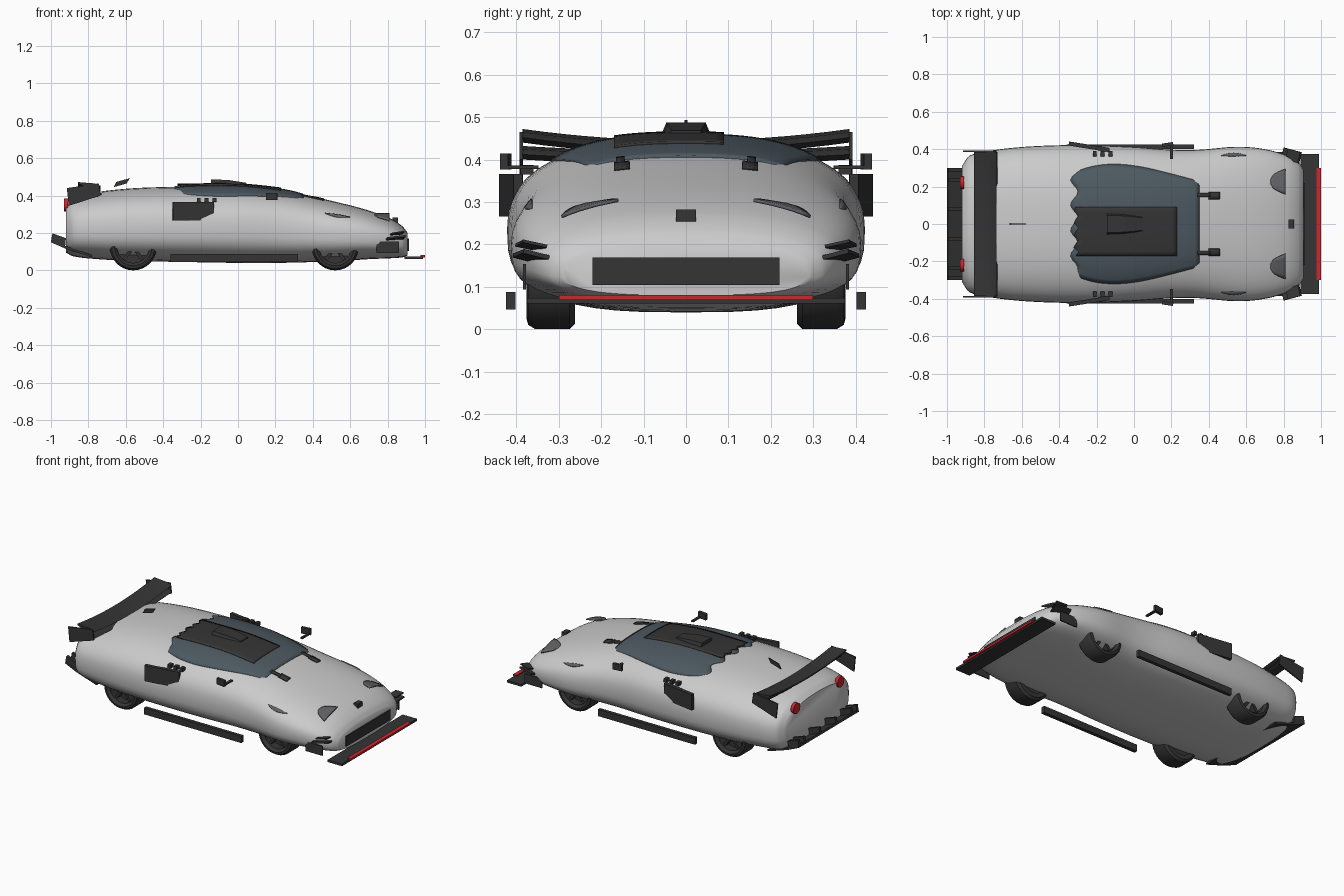
import bpy, bmesh, math
from mathutils import Vector

if "Cube" in bpy.data.objects:
    bpy.data.objects.remove(bpy.data.objects["Cube"])


def material(name, rgb):
    m = bpy.data.materials.new(name)
    m.diffuse_color = (*rgb, 1)
    m.use_nodes = True
    m.node_tree.nodes["Principled BSDF"].inputs["Base Color"].default_value = m.diffuse_color
    return m


BLACK = material("carbon_black", (0.035, 0.035, 0.035))
GLASS = material("tinted_glass", (0.075, 0.1, 0.12))
LAMP = material("lamp_grey", (0.12, 0.12, 0.13))
RED = material("red", (0.6, 0.02, 0.03))


def finish(name, bm, mat=None, smooth=None):
    bmesh.ops.recalc_face_normals(bm, faces=bm.faces)
    me = bpy.data.meshes.new(name)
    bm.to_mesh(me)
    bm.free()
    ob = bpy.data.objects.new(name, me)
    bpy.context.collection.objects.link(ob)
    if mat:
        me.materials.append(mat)
    if smooth:
        bpy.ops.object.select_all(action='DESELECT')
        ob.select_set(True)
        bpy.context.view_layer.objects.active = ob
        bpy.ops.object.shade_smooth_by_angle(angle=math.radians(smooth))
    return ob


def loft(name, rings, mat=None, smooth=None, wrap=False):
    bm = bmesh.new()
    rows = [[bm.verts.new(p) for p in r] for r in rings]
    n = len(rows[0])
    pairs = list(zip(rows, rows[1:])) + ([(rows[-1], rows[0])] if wrap else [])
    for a, b in pairs:
        for i in range(n):
            j = (i + 1) % n
            bm.faces.new((a[i], a[j], b[j], b[i]))
    if not wrap:
        bm.faces.new(rows[0])
        bm.faces.new(rows[-1])
    return finish(name, bm, mat, smooth)


def box(name, centre, size, mat=BLACK, rot=(0, 0, 0)):
    bm = bmesh.new()
    bmesh.ops.create_cube(bm, size=1)
    bmesh.ops.scale(bm, vec=size, verts=bm.verts)
    ob = finish(name, bm, mat)
    ob.location = centre
    ob.rotation_euler = [math.radians(a) for a in rot]
    return ob


def slab(name, outline, y0, y1, mat=BLACK):
    # plate from an x-z outline, extruded along y
    return loft(name, [[(x, y, z) for x, z in outline] for y in (y0, y1)], mat)


# Body stations: x, half width, top z, bottom z
STATIONS = [(-.92, .31, .37, .095), (-.88, .365, .395, .075), (-.75, .395, .42, .06),
            (-.55, .415, .44, .05), (-.3, .422, .447, .045), (0, .412, .448, .04),
            (.2, .397, .43, .04), (.35, .397, .405, .043), (.55, .413, .36, .05),
            (.7, .40, .32, .06), (.82, .365, .275, .065), (.88, .33, .235, .07),
            (.907, .29, .2, .08)]


def station(x):
    # smooth interpolation between body stations
    s = STATIONS
    last = len(s) - 1
    i = max(k for k in range(last) if s[k][0] <= x or k == 0)
    h = s[i + 1][0] - s[i][0]
    t = (x - s[i][0]) / h

    def slope(k, c):
        a, b = s[max(k - 1, 0)], s[min(k + 1, last)]
        return (b[c] - a[c]) / (b[0] - a[0])
    return [(2*t**3 - 3*t*t + 1) * s[i][c] + (3*t*t - 2*t**3) * s[i + 1][c]
            + h * ((t**3 - 2*t*t + t) * slope(i, c) + (t**3 - t*t) * slope(i + 1, c))
            for c in (1, 2, 3)]


def body_z(x, y):
    w, zt, zb = station(x)
    mid = zb + .47 * (zt - zb)
    return mid + (zt - mid) * max(0, 1 - (abs(y) / w) ** 2.5) ** .4


def body_ring(x, n=48):
    w, zt, zb = station(x)
    mid = zb + .47 * (zt - zb)
    ring = []
    for k in range(n):
        a = 2 * math.pi * k / n
        c, s = math.cos(a), math.sin(a)
        e = .8 if s >= 0 else .67
        h = (zt - mid) if s >= 0 else (mid - zb)
        ring.append((x, math.copysign(w * abs(c) ** e, c), mid + math.copysign(h * abs(s) ** e, s)))
    return ring


def patch(name, x0, x1, lo, hi, lift, mat=BLACK, nx=16, ny=16, jag=0):
    # panel that follows the upper body surface; lo/hi give y edges for u in 0..1
    bm = bmesh.new()
    rows = []
    for i in range(nx + 1):
        u = i / nx
        row = []
        for j in range(ny + 1):
            v = j / ny
            x = x0 + (x1 - x0) * u + jag * (1 - u) ** 4 * math.sin(v * 25)
            y = lo(u) + (hi(u) - lo(u)) * v
            row.append(bm.verts.new((x, y, body_z(x, y) + lift(u, v))))
        rows.append(row)
    for a, b in zip(rows, rows[1:]):
        for j in range(ny):
            bm.faces.new((a[j], b[j], b[j + 1], a[j + 1]))
    ob = finish(name, bm, mat, 40)
    mod = ob.modifiers.new("thickness", 'SOLIDIFY')
    mod.thickness = .008
    mod.offset = -1
    return ob


# Body shell
xs = []
for a, b in zip(STATIONS, STATIONS[1:]):
    xs += [a[0] + (b[0] - a[0]) * k / 4 for k in range(4)]
loft("body", [body_ring(x) for x in xs + [.907]], None, 50)

# Canopy glass, roof panel and roof scoop
edge = lambda u: .27 + .075 * math.sin(math.pi * u ** .8) * (1 - .35 * u) - .04 * u
patch("canopy_glass", -.32, .35, lambda u: -edge(u), edge,
      lambda u, v: .012 - .008 * abs(2 * v - 1) ** 6 - .008 * abs(2 * u - 1) ** 6, GLASS, 28, 28, .02)
patch("roof_panel", -.31, .23, lambda u: -.17, lambda u: .09,
      lambda u, v: .017, BLACK, 20, 12, .015)
loft("roof_scoop", [[(x, -w, .45), (x, w, .45), (x, w * .75, z), (x, -w * .75, z)]
                    for x, w, z in ((-.145, .062, .487), (-.05, .058, .483), (.045, .045, .468))], BLACK)
slab("shark_fin", [(-.665, .445), (-.595, .465), (-.578, .493), (-.65, .473)], -.004, .004)

# Wheels
TYRE = [(.085, .30), (.085, .36), (.1, .376), (.115, .372), (.125, .355),
        (.125, .275), (.112, .262), (.085, .262)]
for axle, cx in (("rear", -.56), ("front", .52)):
    for s, side in ((1, "left"), (-1, "right")):
        rings = []
        for k in range(32):
            a = 2 * math.pi * k / 32
            rings.append([(cx + r * math.cos(a), s * y, .125 + r * math.sin(a)) for r, y in TYRE])
        loft(f"{axle}_tyre_{side}", rings, BLACK, 40, True)
        disc = [[(cx + .087 * math.cos(k * math.pi / 12), s * y, .125 + .087 * math.sin(k * math.pi / 12))
                 for k in range(24)] for y in (.27, .31)]
        loft(f"{axle}_hub_{side}", disc, BLACK, 40)
        for k in range(5):
            a = 2 * math.pi * k / 5 + .3
            box(f"{axle}_spoke_{side}", (cx + .045 * math.cos(a), s * .33, .125 + .045 * math.sin(a)),
                (.085, .04, .016), BLACK, (0, -math.degrees(a), 0))

# Rear wing: two sagging blades
for name, base, sag, x0, chord in (("wing_upper", .425, .027, -.735, .12), ("wing_lower", .40, .012, -.73, .09)):
    foil = [(0, 0), (.25, .013), (.6, .016), (1, .02), (1, .012), (.6, -.008), (.25, -.012)]
    loft(name, [[(x0 - c * chord, y, base + sag * (y / .385) ** 2 + z) for c, z in foil]
                for y in [.385 * (k / 8 - 1) for k in range(17)]], BLACK, 40)

# Splitter, grille, hood badge block and diffuser
box("front_splitter", (.94, 0, .067), (.10, .75, .014))
box("splitter_strip", (.9875, 0, .075), (.025, .60, .012), RED)
box("front_grille", (.888, 0, .137), (.05, .44, .065))
box("nose_block", (.84, 0, .267), (.03, .046, .03))
slab("diffuser", [(-1, .15), (-.995, .162), (-.92, .13), (-.78, .082), (-.78, .07), (-.92, .115)], -.3, .3)
for y in (-.29, -.235, -.08, .08, .235, .29):
    slab("diffuser_fin", [(-1, .155), (-.992, .198), (-.92, .172), (-.925, .12)], y - .009, y + .009)

# Mirrored side parts
for s, side in ((1, "left"), (-1, "right")):
    slab("wing_endplate_" + side, [(-.915, .44), (-.745, .465), (-.735, .4), (-.905, .345)], s * .384, s * .392)
    box("side_intake_" + side, (-.24, s * .413, .316), (.22, .022, .1), BLACK, (0, 0, -9 * s))
    for k in range(3):
        box("intake_tab_" + side, (-.21 + .042 * k, s * .375, .376), (.02, .03, .022))
    box("side_skirt_" + side, (-.02, s * .413, .067), (.68, .022, .042))
    box("mirror_" + side, (.18, s * .425, .395), (.06, .018, .038), BLACK, (0, 0, 8 * s))
    box("mirror_stalk_" + side, (.2, s * .385, .382), (.015, .075, .009))
    box("canard_plate_" + side, (.80, s * .381, .124), (.12, .007, .06))
    box("canard_upper_" + side, (.85, s * .365, .197), (.07, .06, .007), BLACK, (12 * s, -8, -15 * s))
    box("canard_lower_" + side, (.84, s * .36, .17), (.1, .075, .01), BLACK, (14 * s, -6, -15 * s))
    # tail lamp
    loft("tail_lamp_" + side, [[(x, s * .22 + .034 * math.cos(k * math.pi / 8), .35 + .034 * math.sin(k * math.pi / 8))
                                for k in range(16)] for x in (-.91, -.93)], RED, 40)
    # headlamp cover, raised at its front edge
    patch("headlamp_" + side, .73, .81, lambda u: s * (.215 - .055 * u ** .5), lambda u: s * (.24 + .055 * u ** .5),
          lambda u, v: .004 + .03 * u * (1 - .4 * v), LAMP, 6, 6)
    # fender slit
    patch("fender_slit_" + side, .465, .6, lambda u: s * .365,
          lambda u: s * (.367 + .014 * math.sin(math.pi * u)), lambda u, v: .005, LAMP, 8, 2)
    # hood vent bar with wide tip
    patch("hood_bar_" + side, .34, .41, lambda u: s * .145, lambda u: s * .165, lambda u, v: .008, BLACK, 4, 2)
    patch("hood_bar_tip_" + side, .40, .46, lambda u: s * .133, lambda u: s * .17, lambda u, v: .008, BLACK, 4, 2)
